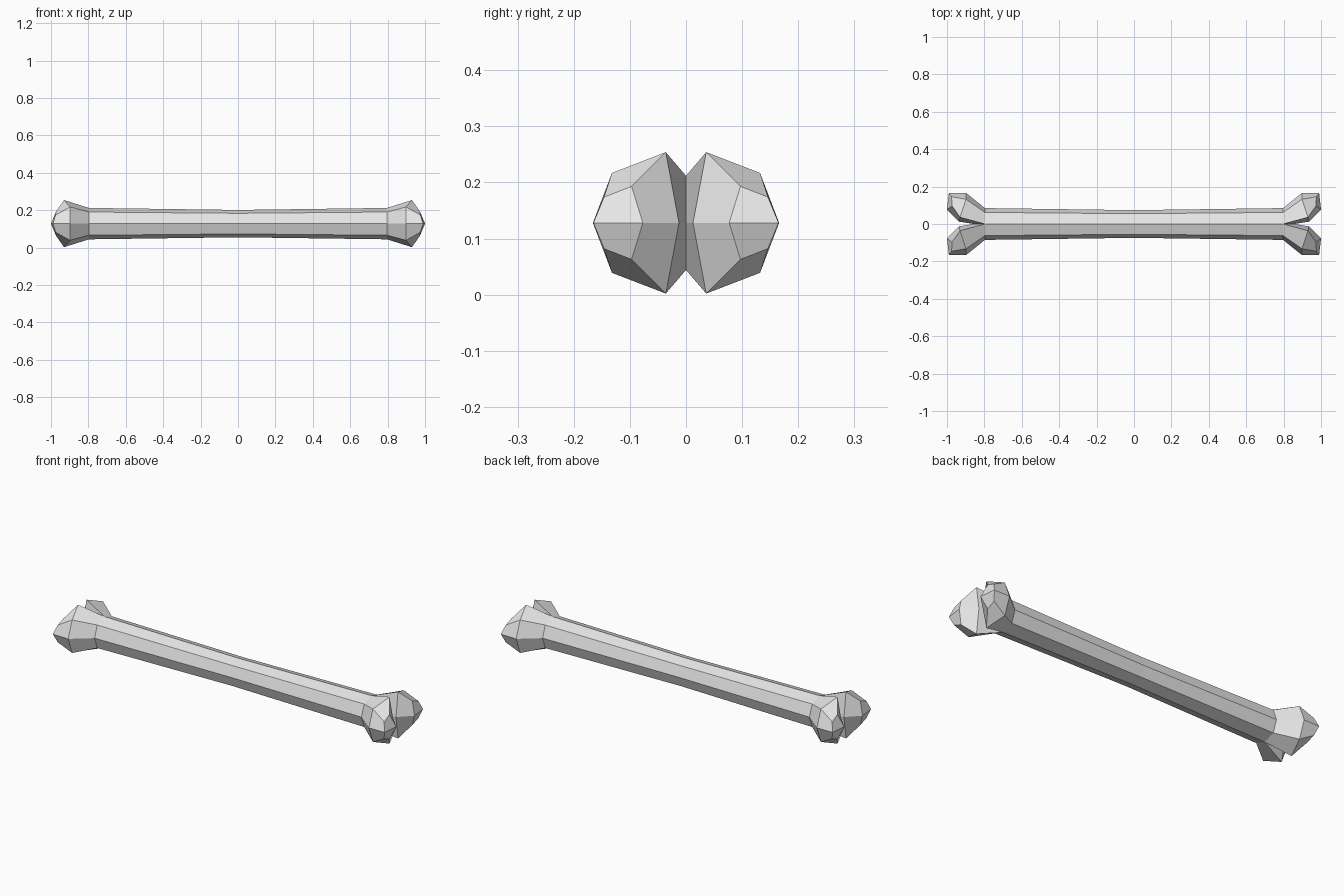
import bpy, bmesh

if "Cube" in bpy.data.objects:
    bpy.data.objects.remove(bpy.data.objects["Cube"])

MID_Z = 0.128

bone_grey = bpy.data.materials.new("bone_grey")
bone_grey.use_nodes = True
grey = (0.8, 0.8, 0.8, 1)
bone_grey.diffuse_color = grey
bone_grey.node_tree.nodes["Principled BSDF"].inputs["Base Color"].default_value = grey

bm = bmesh.new()


def ring(top, diagonal, outer, inner=None):
    """Cross-section, top round the outside to the bottom, then the inner point."""
    upper = [top, diagonal]
    points = upper + [(*outer, 0)] + [(x, y, -z) for x, y, z in reversed(upper)]
    if inner:
        points.append((*inner, 0))
    return [bm.verts.new(p) for p in points]


def bridge(a, b, count):
    for i in range(count):
        j = (i + 1) % len(a)
        bm.faces.new((a[i], b[i], b[j], a[j]))


# One quarter: waist, shaft end with fork, widest part of knob, knob tip
waist = ring((0, 0, 0.073), (0, 0.055, 0.055), (0, 0.074))
fork = ring((0.797, 0, 0.084), (0.797, 0.062, 0.062), (0.797, 0.085), (0.857, 0))
knob = ring((0.93, 0.036, 0.126), (0.898, 0.132, 0.089), (0.898, 0.166), (0.935, 0.0125))
tip = ring((0.973, 0.097, 0.065), (0.975, 0.146, 0.046), (0.99, 0.165), (1.0, 0.077))

bridge(waist, fork, 4)
bridge(fork, knob, 6)
bridge(knob, tip, 6)

# Knob end faces, split along the middle
bm.faces.new((tip[5], tip[2], tip[1], tip[0]))
bm.faces.new((tip[5], tip[4], tip[3], tip[2]))

mesh = bpy.data.meshes.new("bone")
bm.to_mesh(mesh)
bm.free()
mesh.materials.append(bone_grey)

bone = bpy.data.objects.new("bone", mesh)
bone.location.z = MID_Z
bpy.context.collection.objects.link(bone)

# Mirror the quarter to the other end and the other side
mirror = bone.modifiers.new("mirror", "MIRROR")
mirror.use_axis = (True, True, False)
mirror.merge_threshold = 0.0005
